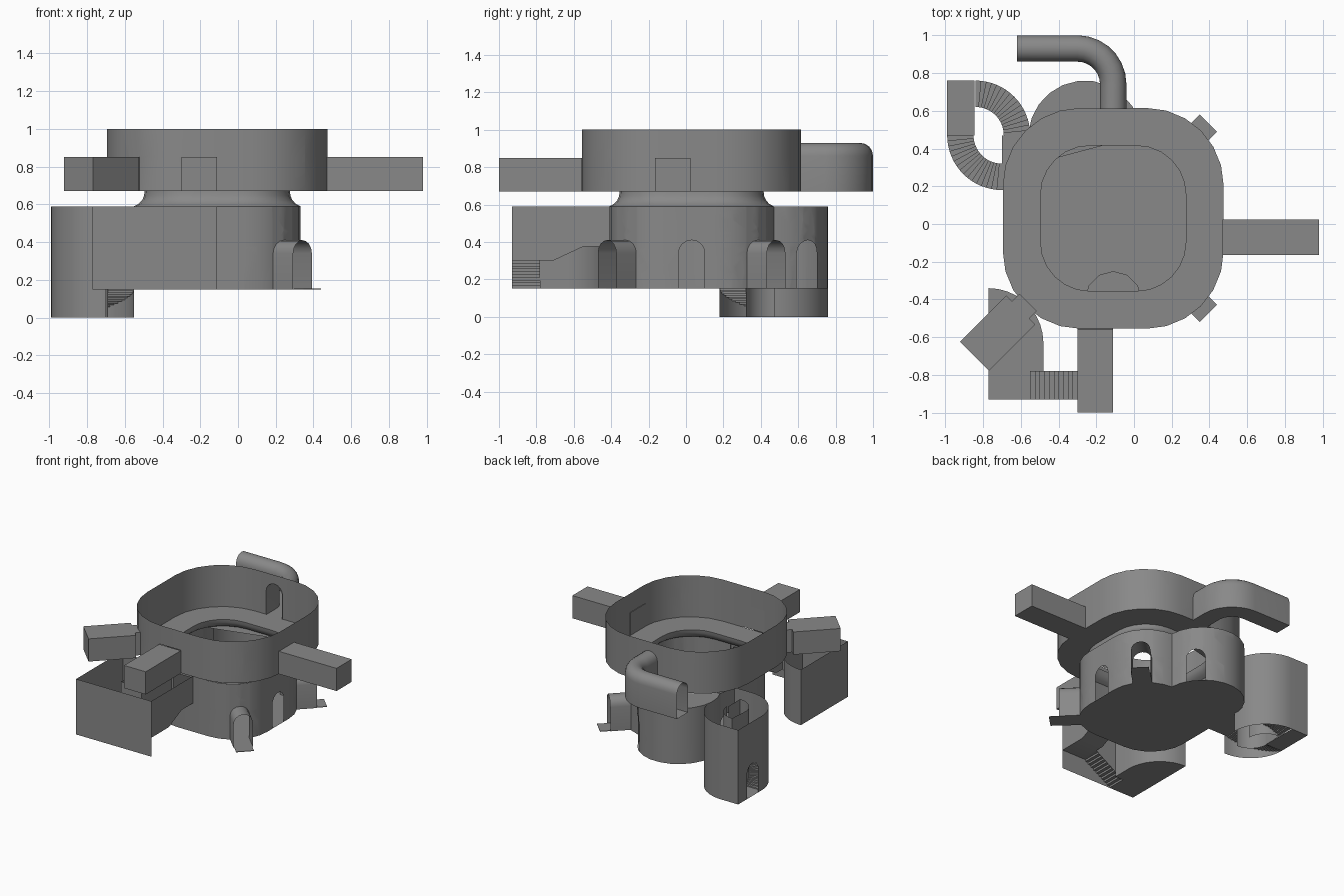
import bpy, bmesh, math
from mathutils import Vector

if "Cube" in bpy.data.objects:
    bpy.data.objects.remove(bpy.data.objects["Cube"])

stone = bpy.data.materials.new("grey_stone")
stone.use_nodes = True
GREY = (0.25, 0.25, 0.25, 1)
stone.diffuse_color = GREY
stone.node_tree.nodes["Principled BSDF"].inputs["Base Color"].default_value = GREY

LOW, FLOOR2, MID, TOP = 0.15, 0.67, 0.59, 1.0
CX, CY = -0.11, 0.03


def arc(cx, cy, r, a0, a1, n):
    """Points along an arc, angles in degrees."""
    angles = [math.radians(a0 + (a1 - a0) * i / n) for i in range(n + 1)]
    return [(cx + r * math.cos(a), cy + r * math.sin(a)) for a in angles]


def rounded(half, r, n=6):
    """Rounded square around the room axis, starting at the back right corner."""
    k, pts = half - r, []
    for a, sx, sy in ((90, -1, 1), (180, -1, -1), (270, 1, -1), (0, 1, 1)):
        pts += arc(CX + sx * k, CY + sy * k, r, a, a + 90, n)
    return pts


def at(pts, z):
    return [(x, y, z) for x, y in pts]


def cut(bm, spot, angle, profile):
    """Open a hole with a convex (u, z) profile in the faces looking along angle."""
    d = Vector((math.cos(angle), math.sin(angle), 0))
    u, c = Vector((-d.y, d.x, 0)), Vector((*spot, 0))

    def nearby():
        bm.normal_update()
        return [f for f in bm.faces if abs(f.normal.dot(d)) > 0.5
                and (f.calc_center_median() - c).dot(d) > -0.12]
    mid = sum((Vector(p) for p in profile), Vector((0, 0))) / len(profile)
    planes = []
    for p, q in zip(profile, profile[1:] + profile[:1]):
        p, q = Vector(p), Vector(q)
        n = Vector((q.y - p.y, p.x - q.x))
        if n.dot(mid - p) > 0:
            n = -n
        planes.append((c + u * p.x + Vector((0, 0, p.y)), u * n.x + Vector((0, 0, n.y))))
    for co, no in planes:
        fs = nearby()
        geom = set(fs) | {e for f in fs for e in f.edges} | {v for f in fs for v in f.verts}
        bmesh.ops.bisect_plane(bm, geom=list(geom), plane_co=co, plane_no=no)
    gone = [f for f in nearby()
            if all((f.calc_center_median() - co).dot(no) < 0 for co, no in planes)]
    bmesh.ops.delete(bm, geom=gone, context='FACES')


def loft(name, loops, closed=False, caps=False, doors=()):
    """Skin a list of equal point loops."""
    bm = bmesh.new()
    rows = [[bm.verts.new(p) for p in loop] for loop in loops]
    count = len(rows[0])
    for a, b in zip(rows, rows[1:]):
        for i in range(count if closed else count - 1):
            j = (i + 1) % count
            bm.faces.new((a[i], a[j], b[j], b[i]))
    if caps:
        bm.faces.new(rows[0])
        if len(rows) > 1:
            bm.faces.new(rows[-1])
    bmesh.ops.recalc_face_normals(bm, faces=bm.faces)
    for door in doors:
        cut(bm, *door)
    mesh = bpy.data.meshes.new(name)
    bm.to_mesh(mesh)
    bm.free()
    mesh.materials.append(stone)
    ob = bpy.data.objects.new(name, mesh)
    bpy.context.collection.objects.link(ob)
    bpy.ops.object.select_all(action='DESELECT')
    ob.select_set(True)
    bpy.context.view_layer.objects.active = ob
    bpy.ops.object.shade_smooth_by_angle(angle=math.radians(32))


def wall(name, pts, z0, z1, closed=False, doors=()):
    low = z0 if isinstance(z0, list) else [z0] * len(pts)
    loft(name, [[(x, y, z) for (x, y), z in zip(pts, low)], at(pts, z1)], closed, False, doors)


def sheet(name, pts, z):
    loft(name, [at(pts, z)], caps=True)


def box_profile(w, z, h):
    return [(-w / 2, z), (w / 2, z), (w / 2, z + h), (-w / 2, z + h)]


def arch_profile(w, z, h):
    return [(-w / 2, z)] + [(-x, y) for x, y in arc(0, z + h - w / 2, w / 2, 0, 180, 8)] + [(w / 2, z)]


def tunnel(name, path, profile, caps=False):
    """Sweep a (u, z) profile along a flat path."""
    loops = []
    for i, p in enumerate(path):
        a, b = Vector(path[max(i - 1, 0)]), Vector(path[min(i + 1, len(path) - 1)])
        t = (b - a).normalized()
        loops.append([(p[0] - t.y * u, p[1] + t.x * u, z) for u, z in profile])
    loft(name, loops, True, caps)


def stairs(name, left, right, z0, z1):
    """Zigzag steps between two edge paths."""
    n, loops = len(left) - 1, []
    for i in range(n):
        z = z0 + (z1 - z0) * (i + 1) / n
        below = z0 + (z1 - z0) * i / n
        loops.append(at([left[i], right[i]], below))
        loops += [at([left[k], right[k]], z) for k in (i, i + 1)]
    loft(name, loops)


front, diag, back = math.radians(270), math.radians(225), math.radians(90)
hall = box_profile(0.19, FLOOR2, 0.18)
narrow = box_profile(0.13, FLOOR2, 0.18)

# Upper room: open wall, floor with a hole, and the flared neck below it
outer, hole = rounded(0.585, 0.41), rounded(0.385, 0.26)
wall("upper_wall", outer, FLOOR2, TOP, True,
     [((CX, -0.56), front, [(u - 0.095, z) for u, z in hall]),
      ((0.47, -0.07), 0, hall), ((-0.58, -0.44), diag, narrow),
      ((CX, 0.61), back, arch_profile(0.14, FLOOR2, 0.26))])
loft("upper_floor", [at(outer, FLOOR2), at(hole, FLOOR2)], True)
loft("neck", [at(rounded(0.385 + d, 0.26 + d * 0.8), z) for d, z in
              ((0, FLOOR2), (0.003, 0.645), (0.013, 0.622), (0.03, 0.604), (0.055, MID))], True)

# Upper corridors
tunnel("front_corridor", [(-0.205, -0.56), (-0.205, -1)], hall, True)
tunnel("left_corridor", [(0.47, -0.07), (0.98, -0.07)], hall, True)
tunnel("diagonal_corridor", [(-0.60, -0.455), (-0.845, -0.70)], box_profile(0.217, FLOOR2, 0.18), True)
tunnel("diagonal_doorway", [(-0.56, -0.415), (-0.62, -0.475)], narrow)
tunnel("back_passage", [(CX, 0.61)] + arc(-0.30, 0.74, 0.19, 0, 90, 7) + [(-0.62, 0.93)],
       arch_profile(0.14, FLOOR2, 0.26))

# Lower chamber with its round back alcove
AX, AY, AR = -0.26, 0.46, 0.3
square = [p for p in rounded(0.44, 0.3) if math.dist(p, (AX, AY)) > AR]
outline = arc(AX, AY, AR, 2, 208, 13) + square
door = arch_profile(0.14, LOW, 0.26)
a40, a45 = math.radians(40), math.radians(45)
wall("chamber_wall", outline, LOW, MID, True,
     [((0.33, CY), 0, door), ((0.24, 0.38), a45, door), ((0.24, -0.32), -a45, door),
      ((AX + AR * math.cos(a40), AY + AR * math.sin(a40)), a40, door),
      ((-0.55, 0.25), math.pi, door),
      ((-0.205, -0.41), front, box_profile(0.15, 0.375, 0.2))])
sheet("chamber_floor", outline, LOW)
alcove = arc(AX, AY, AR, 2, 208, 13)
sheet("alcove_ceiling", alcove, MID)

# Diagonal porches with door sills
for side, s in (("back", 1), ("front", -1)):
    p = lambda d: (0.242 + d, CY + s * (0.352 + d))
    tunnel(side + "_porch", [p(-0.01), p(0.1)], door)
    tunnel(side + "_porch_sill", [p(0.1), p(0.152)], box_profile(0.13, LOW, 0.004), True)

# Balcony inside the chamber
loft("balcony", [at(arc(CX, -0.40, r, 0, 180, 6), z) for r, z in
                 ((0.01, 0.375), (0.15, 0.375), (0.13, 0.33), (0.01, 0.30))])

# Side room at the front right, then steps and a ramp up to the balcony
XR, YF, YS = -0.77, -0.93, -0.78
bend = arc(XR, -0.63, 0.29, 0, 90, 9)
sheet("side_room_floor", [(XR, YF), (-0.55, YF), (-0.55, YS), (-0.48, YS)] + bend, LOW)
wall("side_room_wall", [(XR, -0.34), (XR, YF), (-0.11, YF)], LOW, MID)
wall("side_room_bend", [(-0.48, YS)] + bend, LOW, MID)
run = [-0.55 + 0.025 * i for i in range(11)]
stairs("side_steps", [(x, YF) for x in run], [(x, YS) for x in run], LOW, 0.30)
wall("steps_wall", [(-0.48, YS), (-0.30, YS)], [0.19, 0.30], MID)
ramp = [(YF, 0.30), (-0.71, 0.30), (-0.55, 0.375), (-0.40, 0.375)]
loft("ramp", [[(-0.30, y, z), (-0.11, y, z)] for y, z in ramp])
wall("ramp_left_wall", [(-0.11, y) for y, z in ramp], [z for y, z in ramp], MID)
inner = [(YS, 0.30)] + ramp[1:]
wall("ramp_right_wall", [(-0.30, y) for y, z in inner], [z for y, z in inner], MID)

# Stair tower at the back right: two curved flights meeting at a low landing
N = 16
flights = [(-0.70, 0.47, 180, 270), (-0.84, 0.47, 90, 0)]
edges = []
for i, (x, y, a0, a1) in enumerate(flights):
    near, far = arc(x, y, 0.15, a0, a1, N), arc(x, y, 0.29, a0, a1, N)
    stairs(("lower_flight", "upper_flight")[i], near, far, 0, LOW)
    edges.append((near, far))
wall("tower_outer_wall", edges[0][1][::-1] + [(-0.99, 0.76)] + edges[1][1], 0, MID,
     doors=[((-0.99, 0.58), math.pi, arch_profile(0.14, 0.0, 0.26))])
wall("tower_inner_wall", edges[0][0][::-1] + edges[1][0], 0, MID)
sheet("tower_landing", [(-0.99, 0.47), (-0.845, 0.47), (-0.845, 0.76), (-0.99, 0.76)], 0)
sheet("tower_link_floor", [(-0.70, 0.18), (-0.54, 0.18), (-0.52, 0.32), (-0.55, 0.47), (-0.70, 0.47)], LOW)
wall("tower_link_wall", [(-0.70, 0.18), (-0.55, 0.18)], LOW, MID)
wall("tower_link_inner_wall", [(-0.70, 0.32), (-0.70, 0.47)], LOW, MID)
